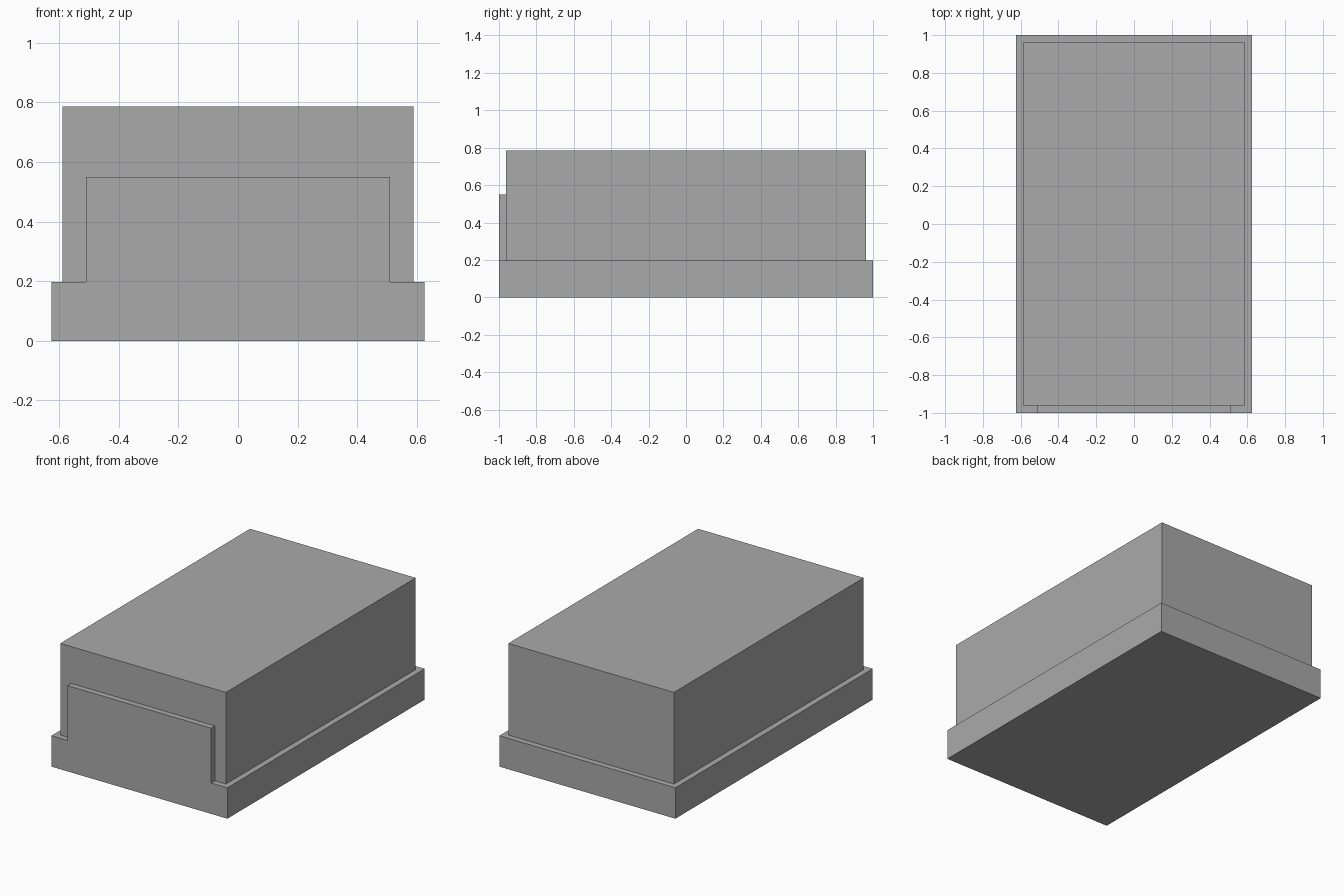
import bpy, bmesh
from mathutils import Matrix

if "Cube" in bpy.data.objects:
    bpy.data.objects.remove(bpy.data.objects["Cube"])

grey = bpy.data.materials.new("plain grey")
grey.diffuse_color = (0.4, 0.4, 0.4, 1)
grey.use_nodes = True
grey.node_tree.nodes["Principled BSDF"].inputs["Base Color"].default_value = grey.diffuse_color


def box(bm, x, y, z0, z1):
    m = Matrix.Translation((0, 0, (z0 + z1) / 2)) @ Matrix.Diagonal((2 * x, 2 * y, z1 - z0, 1))
    bmesh.ops.create_cube(bm, size=1, matrix=m)


def finish(name, bm):
    bmesh.ops.recalc_face_normals(bm, faces=bm.faces[:])
    me = bpy.data.meshes.new(name)
    bm.to_mesh(me)
    bm.free()
    me.materials.append(grey)
    bpy.context.collection.objects.link(bpy.data.objects.new(name, me))


# Base tray with a front panel raised out of its front rim
PX, BY, BZ, PZ = 0.51, 0.962, 0.198, 0.55
bm = bmesh.new()
box(bm, 0.625, 1.0, 0, BZ)
for co, no in (((-PX, 0, 0), (1, 0, 0)), ((PX, 0, 0), (1, 0, 0)), ((0, -BY, 0), (0, 1, 0))):
    bmesh.ops.bisect_plane(bm, geom=bm.verts[:] + bm.edges[:] + bm.faces[:],
                           plane_co=co, plane_no=no)
rim = [f for f in bm.faces if f.normal.z > 0.9
       and abs(f.calc_center_median().x) < PX - 0.01 and f.calc_center_median().y < -BY]
out = bmesh.ops.extrude_face_region(bm, geom=rim)
bmesh.ops.delete(bm, geom=rim, context='FACES_ONLY')
for v in out["geom"]:
    if isinstance(v, bmesh.types.BMVert):
        v.co.z = PZ
bmesh.ops.dissolve_limit(bm, angle_limit=0.01, verts=bm.verts[:], edges=bm.edges[:])
finish("base_with_front_panel", bm)

# Main block standing on the base
bm = bmesh.new()
box(bm, 0.588, BY, BZ, 0.786)
finish("main_block", bm)
